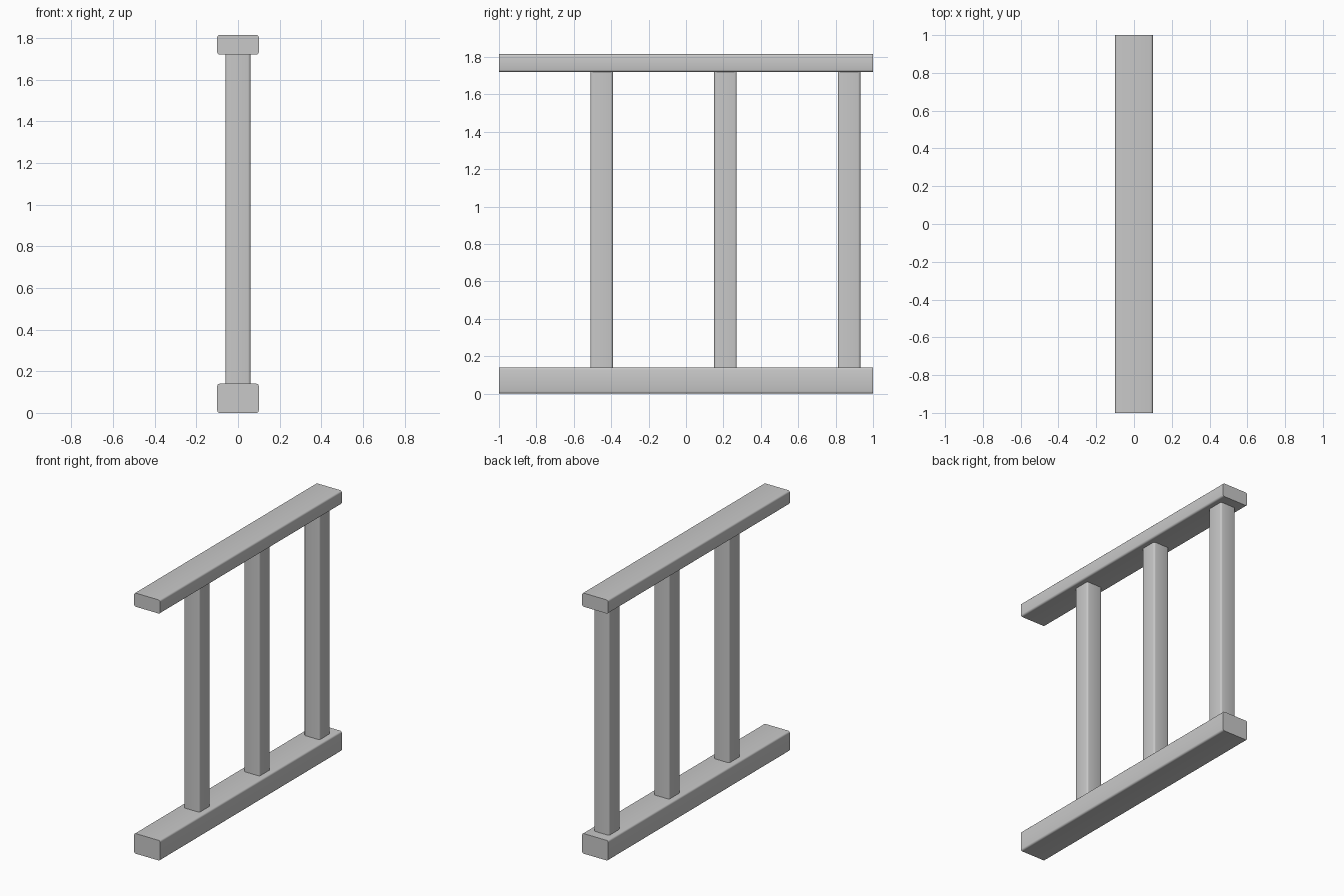
import bpy
import bmesh
from mathutils import Matrix

old = bpy.data.objects.get("Cube")
if old:
    bpy.data.objects.remove(old, do_unlink=True)

# Single plain grey
grey = bpy.data.materials.new("plain grey")
grey.use_nodes = True
COLOUR = (0.58, 0.58, 0.58, 1)
grey.diffuse_color = COLOUR
grey.node_tree.nodes["Principled BSDF"].inputs["Base Color"].default_value = COLOUR


def beam(name, size, centre, axis, radius=0.012):
    """Box with only the edges running along the given axis rounded."""
    bm = bmesh.new()
    bmesh.ops.create_cube(bm, size=1, matrix=Matrix.Diagonal((*size, 1)))
    long_edges = [e for e in bm.edges
                  if abs((e.verts[0].co - e.verts[1].co)[axis]) > 0.01]
    bmesh.ops.bevel(bm, geom=long_edges, offset=radius, segments=3,
                    profile=0.5, affect='EDGES')
    mesh = bpy.data.meshes.new(name)
    bm.to_mesh(mesh)
    bm.free()
    mesh.materials.append(grey)
    obj = bpy.data.objects.new(name, mesh)
    obj.location = centre
    bpy.context.collection.objects.link(obj)
    bpy.ops.object.select_all(action='DESELECT')
    obj.select_set(True)
    bpy.context.view_layer.objects.active = obj
    bpy.ops.object.shade_smooth_by_angle(angle=0.7)
    return obj


BASE_TOP, RAIL_BOTTOM, RAIL_TOP = 0.14, 1.72, 1.815

# Horizontal rails along y
for name, low, high in (("bottom_rail", 0, BASE_TOP),
                        ("top_rail", RAIL_BOTTOM, RAIL_TOP)):
    beam(name, (0.2, 2, high - low), (0, 0, (low + high) / 2), axis=1)

# Evenly spaced upright posts between the rails
for i, name in enumerate(("front_post", "middle_post", "back_post")):
    beam(name, (0.12, 0.12, RAIL_BOTTOM - BASE_TOP),
         (0, -0.45 + 0.661 * i, (BASE_TOP + RAIL_BOTTOM) / 2), axis=2)
